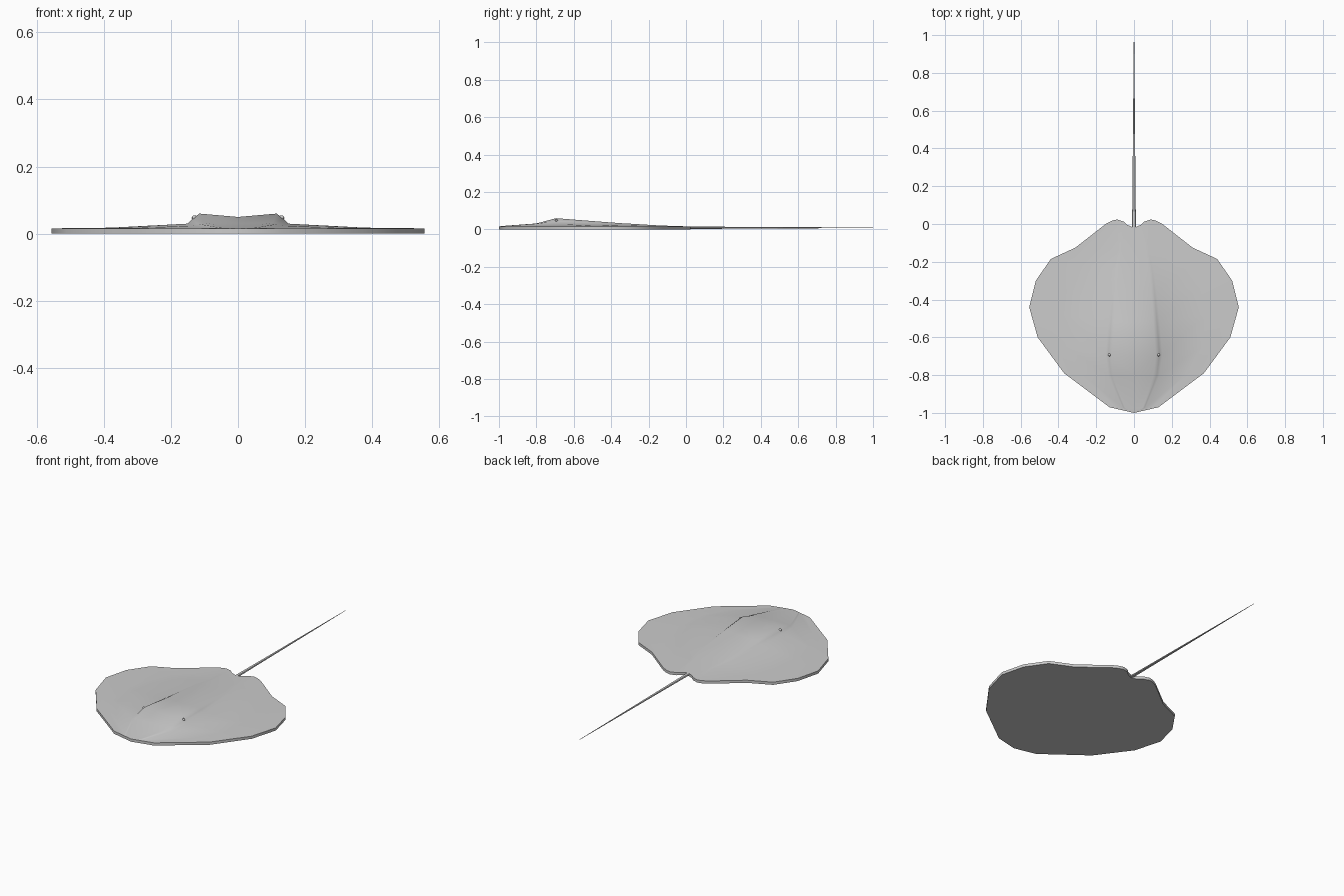
import bpy, bmesh, math
from mathutils import Vector

if "Cube" in bpy.data.objects:
    bpy.data.objects.remove(bpy.data.objects["Cube"])

# Half cross-sections: centre y, edge x, edge y, inner scale, heights
# (spine, ridge, ridge side, shoulder, mid wing)
ROWS = [
    (-0.975, 0.13, -0.97, 0.40, (.019, .018, .018, .017, .016)),
    (-0.80, 0.37, -0.79, 0.90, (.031, .032, .030, .024, .018)),
    (-0.70, 0.51, -0.60, 1.0, (.050, .060, .045, .030, .018)),
    (-0.52, 0.555, -0.44, 0.9, (.043, .046, .037, .028, .018)),
    (-0.36, 0.52, -0.30, 0.8, (.034, .034, .030, .025, .018)),
    (-0.24, 0.44, -0.185, 0.7, (.027, .027, .025, .022, .017)),
    (-0.14, 0.31, -0.125, 0.55, (.021, .021, .020, .019, .017)),
]
REAR = [(0, -.02), (.035, -.005), (.055, .013), (.09, .024), (.115, .018), (.15, 0)]
EDGE = 0.016


def row_points(cy, w, ey, s, hs):
    inner = [0, .115 * s, .135 * s, .15 * s]
    xs = inner + [(inner[-1] + w) * .55 if w > .2 else .1, w]
    return [Vector((x, cy + (ey - cy) * (x / w) ** 2, z))
            for x, z in zip(xs, list(hs) + [EDGE])]


def finish(name, bm):
    bmesh.ops.recalc_face_normals(bm, faces=bm.faces)
    me = bpy.data.meshes.new(name)
    bm.to_mesh(me)
    bm.free()
    ob = bpy.data.objects.new(name, me)
    bpy.context.collection.objects.link(ob)
    bpy.ops.object.select_all(action='DESELECT')
    ob.select_set(True)
    bpy.context.view_layer.objects.active = ob
    bpy.ops.object.shade_smooth_by_angle(angle=math.radians(35))
    return ob


# Flat disc body, lofted on the right and mirrored to the left
rows = [row_points(*r) for r in ROWS] + [[Vector((x, y, EDGE)) for x, y in REAR]]
bm = bmesh.new()
for side in (1, -1):
    skins = []
    for flat in (False, True):
        def vert(p):
            return bm.verts.new((side * p.x, p.y, 0 if flat else p.z))
        nose = vert(Vector((0, -1, EDGE)))
        grid = [[vert(p) for p in r] for r in rows]
        for a, b in zip(grid[0], grid[0][1:]):
            bm.faces.new((nose, a, b))
        for r0, r1 in zip(grid, grid[1:]):
            for i in range(len(r0) - 1):
                bm.faces.new((r0[i], r0[i + 1], r1[i + 1], r1[i]))
        skins.append([nose] + [r[-1] for r in grid] + grid[-1][-2::-1])
    # Rim wall
    top, low = skins
    for i in range(len(top) - 1):
        bm.faces.new((top[i], top[i + 1], low[i + 1], low[i]))
bmesh.ops.remove_doubles(bm, verts=bm.verts, dist=1e-5)
finish("ray_body", bm)

# Tapering whip tail
bm = bmesh.new()
rings = []
for y, r, h in [(-.1, .014, .008), (.0, .010, .0065), (.26, .0075, .005), (.66, .004, .003), (1.0, .001, .001)]:
    rings.append([bm.verts.new((r * math.cos(k * math.pi / 4), y,
                                .009 + h * math.sin(k * math.pi / 4))) for k in range(8)])
for a, b in zip(rings, rings[1:]):
    for k in range(8):
        bm.faces.new((a[k], a[(k + 1) % 8], b[(k + 1) % 8], b[k]))
bm.faces.new(rings[0])
bm.faces.new(rings[-1])
finish("tail", bm)

# Eyes on the outer slope of the ridges
for side, name in ((1, "eye_right"), (-1, "eye_left")):
    bm = bmesh.new()
    bmesh.ops.create_uvsphere(bm, u_segments=8, v_segments=6, radius=.008)
    bmesh.ops.translate(bm, verts=bm.verts, vec=(side * .13, -.693, .047))
    finish(name, bm)
